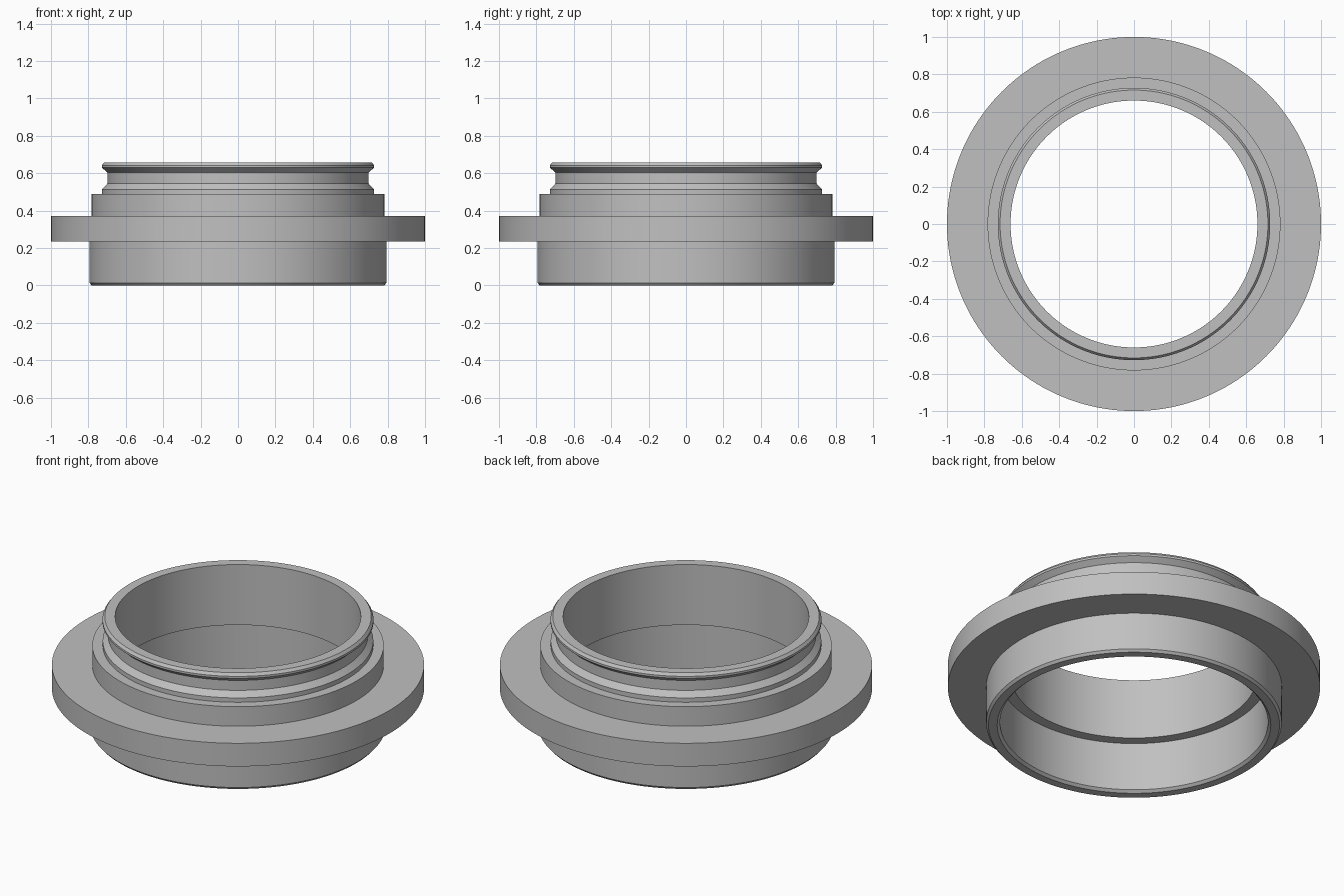
import bpy
import bmesh
import math

old = bpy.data.objects.get("Cube")
if old:
    bpy.data.objects.remove(old, do_unlink=True)

# Plain grey metal
grey = bpy.data.materials.new("grey metal")
grey.use_nodes = True
colour = (0.53, 0.53, 0.53, 1)
grey.diffuse_color = colour
grey.node_tree.nodes["Principled BSDF"].inputs["Base Color"].default_value = colour


def lathe(name, profile, steps=160):
    """Spin a closed (radius, height) profile around z."""
    mesh = bpy.data.meshes.new(name)
    bm = bmesh.new()
    verts = [bm.verts.new((r, 0, z)) for r, z in profile]
    edges = [bm.edges.new((v, verts[i - 1])) for i, v in enumerate(verts)]
    bmesh.ops.spin(bm, geom=verts + edges, cent=(0, 0, 0), axis=(0, 0, 1),
                   angle=math.tau, steps=steps, use_merge=True)
    bmesh.ops.remove_doubles(bm, verts=bm.verts, dist=0.0001)
    bmesh.ops.recalc_face_normals(bm, faces=bm.faces)
    bm.to_mesh(mesh)
    bm.free()
    mesh.materials.append(grey)
    obj = bpy.data.objects.new(name, mesh)
    bpy.context.collection.objects.link(obj)
    bpy.ops.object.select_all(action="DESELECT")
    obj.select_set(True)
    bpy.context.view_layer.objects.active = obj
    bpy.ops.object.shade_smooth_by_angle(angle=math.radians(20))
    return obj


# Lower skirt with chamfered foot, then the wide flange
skirt_and_flange = [(0.735, 0), (0.782, 0), (0.794, 0.014), (0.794, 0.235),
                    (1, 0.235), (1, 0.372)]
# Shoulder, step, groove and flared lip
neck = [(0.783, 0.372), (0.783, 0.488), (0.727, 0.488), (0.727, 0.514),
        (0.698, 0.545), (0.698, 0.604), (0.728, 0.63), (0.728, 0.642),
        (0.716, 0.658)]
# Narrow upper bore, inner ledge and wider lower bore
bore = [(0.66, 0.658), (0.66, 0.3), (0.72, 0.3), (0.72, 0.014)]

lathe("flanged_collar", skirt_and_flange + neck + bore)
